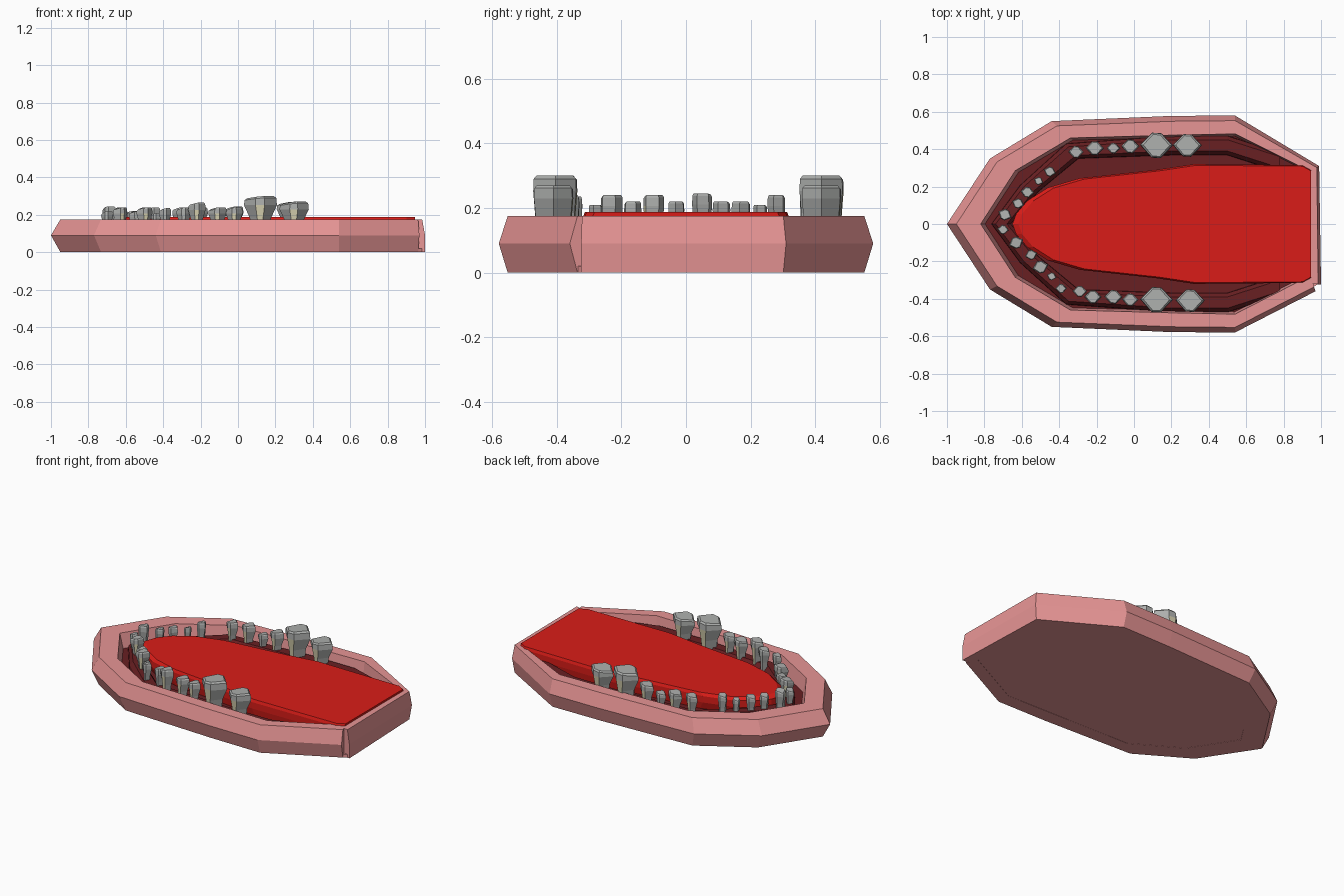
import bpy
import math
import random

if "Cube" in bpy.data.objects:
    bpy.data.objects.remove(bpy.data.objects["Cube"])

random.seed(4)


def material(name, rgb):
    m = bpy.data.materials.new(name)
    m.diffuse_color = (*rgb, 1)
    m.use_nodes = True
    m.node_tree.nodes["Principled BSDF"].inputs["Base Color"].default_value = m.diffuse_color
    return m


PINK = material("lip_pink", (0.80, 0.30, 0.30))
RED = material("tongue_red", (0.70, 0.012, 0.009))
DARK = material("gum_dark_red", (0.14, 0.014, 0.016))
GREY = material("tooth_grey", (0.42, 0.43, 0.42))
CREAM = material("tooth_cream", (0.66, 0.62, 0.42))


def loft(name, rings, mats, pick=None):
    """Join equal closed rings with quads and cap both ends."""
    n = len(rings[0])
    verts = [v for r in rings for v in r]
    faces = [tuple(range(n))[::-1]]
    for k in range(len(rings) - 1):
        for i in range(n):
            j = (i + 1) % n
            faces.append((k * n + i, k * n + j, (k + 1) * n + j, (k + 1) * n + i))
    faces.append(tuple(range((len(rings) - 1) * n, len(rings) * n)))
    me = bpy.data.meshes.new(name)
    me.from_pydata(verts, [], faces)
    for m in mats:
        me.materials.append(m)
    if pick:
        for i, p in enumerate(me.polygons):
            p.material_index = pick(i - 1)
    ob = bpy.data.objects.new(name, me)
    bpy.context.collection.objects.link(ob)
    return ob


def lerp(a, b, t):
    return (a[0] + (b[0] - a[0]) * t, a[1] + (b[1] - a[1]) * t)


def mirrored(half):
    """Half outline from the +y side to the tip, completed on the -y side."""
    return half + [(x, -y) for x, y in reversed(half) if abs(y) > 1e-6]


# Lip: open band around the jaw, overlapping at a seam in one rear corner
outer = [(1.0, -0.325)] + mirrored([(0.99, 0.31), (0.54, 0.58), (0.2, 0.578),
         (-0.44, 0.55), (-0.77, 0.35), (-1.0, 0.0)])
inner = [(0.945, -0.315)] + mirrored([(0.945, 0.28), (0.54, 0.482), (0.2, 0.475),
         (-0.34, 0.46), (-0.635, 0.285), (-0.82, 0.0)])
outer[-1], inner[-1] = (0.97, -0.36), (0.945, -0.275)
sections = []
for i, (o, n) in enumerate(zip(outer, inner)):
    t = lerp(o, n, 0.28)
    low = lerp(o, n, 1.15)
    b = o if i == 0 else t
    sections.append([(*b, 0), (*o, 0.09), (*t, 0.175), (*n, 0.175),
                     (*low, 0.07), (*low, 0)])
loft("lip", sections[::-1], [PINK])

# Base plate closing the underside
base = [lerp(o, n, 0.3) for o, n in zip(outer, inner)]
loft("jaw_base", [[(*p, z) for p in base] for z in (0.001, 0.02)], [PINK])

# Mouth floor
floor = [lerp(o, n, 0.9) for o, n in zip(outer, inner)]
loft("mouth_floor", [[(*p, z) for p in floor] for z in (0.025, 0.085)], [DARK])

# Stepped gum carrying the teeth
path = mirrored([(0.78, 0.33), (0.5, 0.42), (0.2, 0.42), (-0.33, 0.39),
                 (-0.56, 0.19), (-0.71, 0.0)])
gum = []
for x, y in path:
    d = math.hypot(min(x, 0) * 1.0, y)
    nx, ny = min(x, 0) / d, y / d
    gum.append([(x + nx * o, y + ny * o, z) for o, z in
                ((0.055, 0.05), (0.05, 0.11), (0.03, 0.135), (-0.03, 0.135),
                 (-0.05, 0.11), (-0.055, 0.05))])
loft("gum", gum, [DARK])

# Tongue: slab with a slightly stepped upper edge
tongue = mirrored([(0.945, 0.29), (0.90, 0.315), (0.32, 0.32), (0.12, 0.29),
                   (-0.29, 0.245), (-0.46, 0.195), (-0.57, 0.125),
                   (-0.63, 0.055), (-0.65, 0.0)])


def tongue_ring(s, z):
    return [(0.945 + (x - 0.945) * s, y * s, z) for x, y in tongue]


loft("tongue", [tongue_ring(0.97, 0.07), tongue_ring(1.0, 0.13),
                tongue_ring(1.0, 0.17), tongue_ring(0.98, 0.187)], [RED])


# Teeth: faceted crowns with narrow necks
def tooth(name, x, y, w, top):
    h = top - 0.1
    big = w > 0.14
    depth = w * (0.76 if big else 0.74)
    corners = [(1, 0), (0.3, 0.95), (-0.25, 1), (-1, 0.05), (-0.3, -0.95), (0.25, -1)]
    turn = 0 if y * y > 0.12 else random.uniform(-0.5, 0.5)
    c, s = math.cos(turn), math.sin(turn)
    rings = []
    for f, kx, ky in ((0, 0.52, 0.85), (0.42, 0.64, 0.92), (0.76, 0.98, 1),
                      (0.95, 0.94, 0.98), (1, 0.78, 0.86)):
        ring = []
        for px, py in corners:
            a, b = px * kx * w / 2, py * ky * depth / 2
            dz = -0.012 * px if f > 0.9 and px < 0 else 0
            ring.append((x + a * c - b * s, y + a * s + b * c, 0.1 + h * f - abs(dz)))
        rings.append(ring)
    # cream streak on the inner and outer neck faces of the larger teeth
    loft(name, rings, [GREY, CREAM],
         lambda i: int(w > 0.08 and 0 <= i < 12 and i % 6 in (1, 4)))


teeth = [(0.285, 0.42, 0.16, 0.27), (0.12, 0.42, 0.18, 0.30), (-0.02, 0.415, 0.10, 0.245),
         (-0.11, 0.405, 0.075, 0.21), (-0.21, 0.405, 0.10, 0.24), (-0.31, 0.385, 0.085, 0.24),
         (-0.45, 0.28, 0.07, 0.24), (-0.51, 0.23, 0.055, 0.21), (-0.57, 0.17, 0.075, 0.22),
         (-0.62, 0.11, 0.07, 0.22), (-0.69, 0.05, 0.08, 0.245), (-0.70, -0.03, 0.065, 0.22),
         (-0.63, -0.10, 0.085, 0.24), (-0.55, -0.165, 0.07, 0.22), (-0.50, -0.23, 0.09, 0.24),
         (-0.44, -0.28, 0.055, 0.21), (-0.39, -0.345, 0.065, 0.235), (-0.29, -0.36, 0.08, 0.24),
         (-0.22, -0.39, 0.095, 0.265), (-0.11, -0.39, 0.10, 0.24), (-0.02, -0.405, 0.09, 0.24),
         (0.12, -0.405, 0.18, 0.30), (0.30, -0.41, 0.16, 0.27)]
for i, t in enumerate(teeth):
    tooth(f"tooth_{i + 1}", *t)
